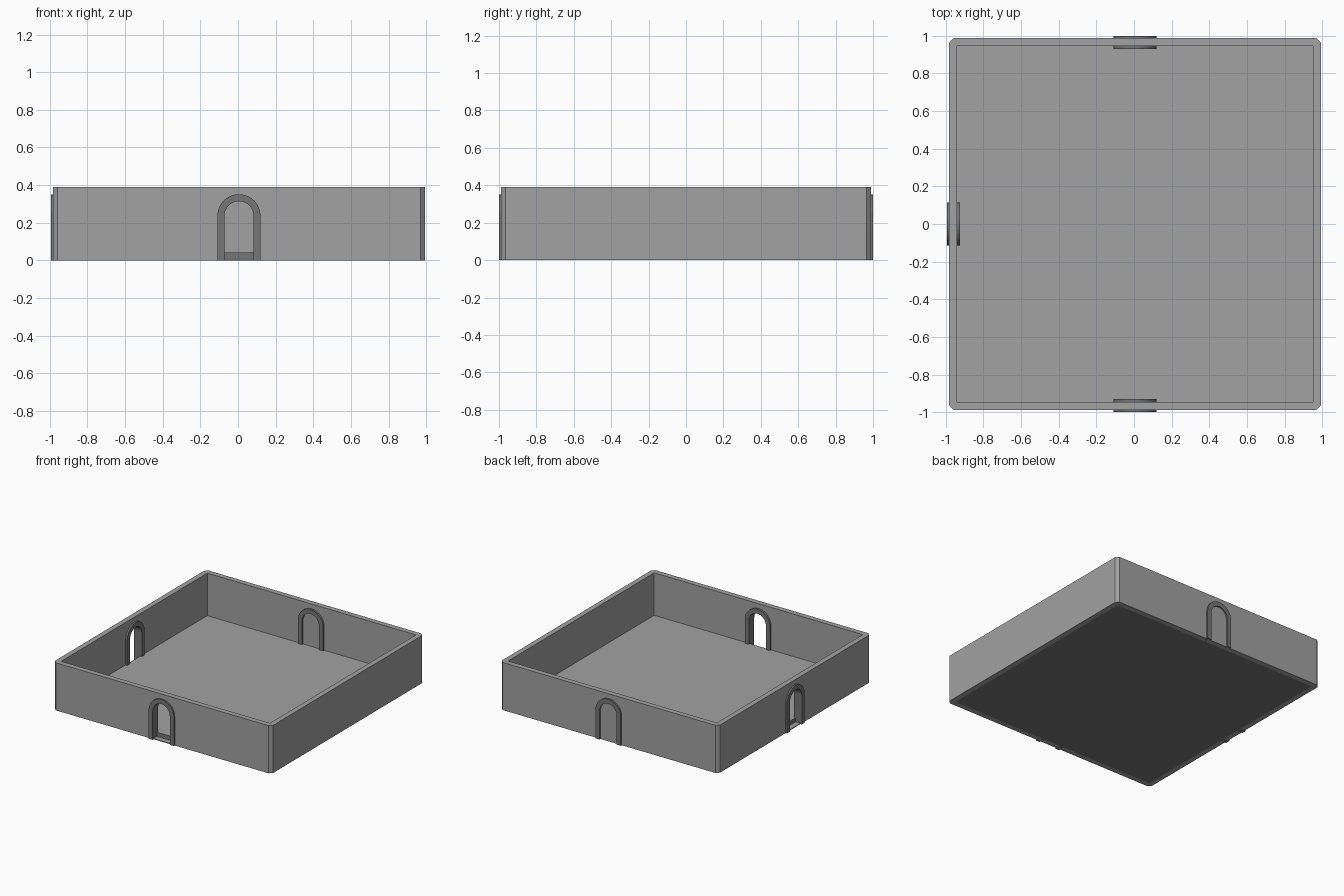
import bpy, bmesh, math
from mathutils import Matrix

cube = bpy.data.objects.get("Cube")
if cube:
    bpy.data.objects.remove(cube, do_unlink=True)

CX = 0.005                     # room centre, shifted by the single side door
OUT, INN, H = 0.988, 0.945, 0.39
FLOOR_TOP, SPRING = 0.042, 0.237
R_IN, R_OUT = 0.077, 0.114


def material(name, v):
    m = bpy.data.materials.new(name)
    m.use_nodes = True
    m.diffuse_color = (v, v, v, 1)
    m.node_tree.nodes["Principled BSDF"].inputs["Base Color"].default_value = (v, v, v, 1)
    return m


light = material("light grey stone", 0.36)
dark = material("dark grey stone", 0.18)


def add_object(name, bm, *mats):
    bmesh.ops.recalc_face_normals(bm, faces=bm.faces)
    me = bpy.data.meshes.new(name)
    bm.to_mesh(me)
    bm.free()
    for m in mats:
        me.materials.append(m)
    ob = bpy.data.objects.new(name, me)
    bpy.context.collection.objects.link(ob)
    return ob


def box(half, z0, z1):
    bm = bmesh.new()
    bmesh.ops.create_cube(bm, size=1, matrix=Matrix.Translation((CX, 0, (z0 + z1) / 2))
                          @ Matrix.Diagonal((2 * half, 2 * half, z1 - z0, 1)))
    return bm


def arch(r, base, steps=24):
    arc = [(r * math.cos(math.pi * i / steps), SPRING + r * math.sin(math.pi * i / steps))
           for i in range(steps + 1)]
    return [(r, base)] + arc + [(-r, base)]


def extrude_profile(points, y0, y1, angle):
    bm = bmesh.new()
    face = bm.faces.new([bm.verts.new((x, y0, z)) for x, z in points])
    ext = bmesh.ops.extrude_face_region(bm, geom=[face])
    verts = [v for v in ext["geom"] if isinstance(v, bmesh.types.BMVert)]
    bmesh.ops.translate(bm, verts=verts, vec=(0, y1 - y0, 0))
    bm.transform(Matrix.Translation((CX, 0, 0)) @ Matrix.Rotation(angle, 4, "Z"))
    return bm


def cut(ob, cutter):
    mod = ob.modifiers.new("cut", "BOOLEAN")
    mod.operation, mod.solver, mod.object = "DIFFERENCE", "EXACT", cutter
    graph = bpy.context.evaluated_depsgraph_get()
    me = bpy.data.meshes.new_from_object(ob.evaluated_get(graph))
    ob.modifiers.clear()
    ob.data = me
    bpy.data.objects.remove(cutter, do_unlink=True)


# Outer walls with chamfered corners, hollowed out
bm = box(OUT, 0, H)
corners = [e for e in bm.edges if abs(e.verts[0].co.z - e.verts[1].co.z) > 0.1]
bmesh.ops.bevel(bm, geom=corners, offset=0.024, segments=1, affect="EDGES")
walls = add_object("walls", bm, light)
cut(walls, add_object("room_cutter", box(INN, -1, 1), light))

# Doorways and their arched frames: front, back and right side
for side, angle in (("front", 0), ("back", math.pi), ("right", -math.pi / 2)):
    hole = extrude_profile(arch((R_IN + R_OUT) / 2, 0.007), -1.1, -0.85, angle)
    cut(walls, add_object("door_cutter", hole, light))
    ring = arch(R_OUT, 0) + arch(R_IN, 0)[::-1]
    frame = add_object(side + "_door_frame", extrude_profile(ring, -1, -0.93, angle), dark)
    bpy.ops.object.select_all(action="DESELECT")
    frame.select_set(True)
    bpy.context.view_layer.objects.active = frame
    bpy.ops.object.shade_smooth_by_angle(angle=math.radians(30))

# Floor slab: light on top, dark on its edges and underside
floor = add_object("floor", box(INN, 0, FLOOR_TOP), light, dark)
for p in floor.data.polygons:
    p.material_index = 0 if p.normal.z > 0.5 else 1
